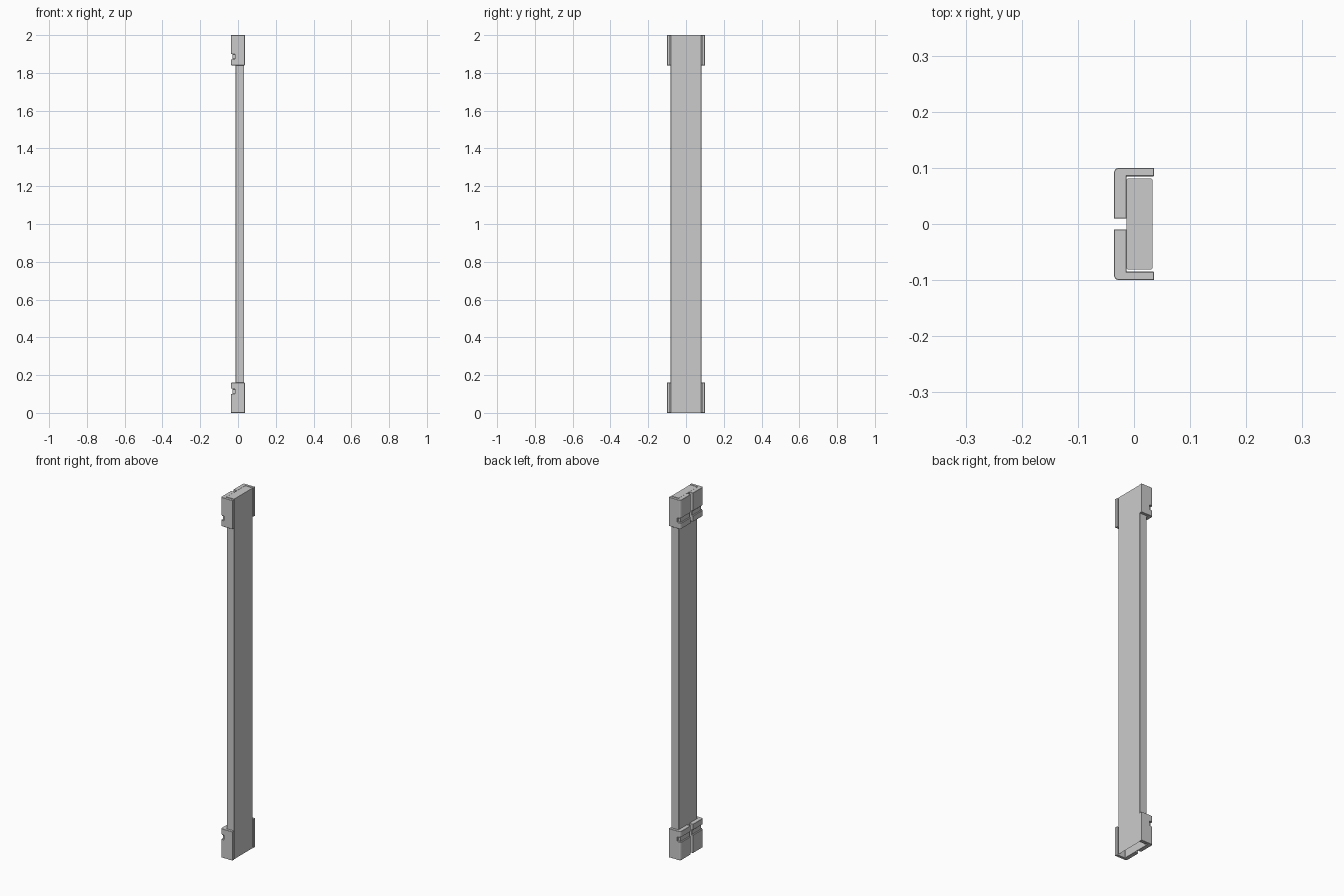
import bpy, bmesh

if "Cube" in bpy.data.objects:
    bpy.data.objects.remove(bpy.data.objects["Cube"])


def prism(name, profile, z0, z1, open_bottom=False):
    """Extrude an xy outline from z0 to z1; object origin is mid-height (z = 1)."""
    bm = bmesh.new()
    low = [bm.verts.new((x, y, z0 - 1)) for x, y in profile]
    high = [bm.verts.new((x, y, z1 - 1)) for x, y in profile]
    n = len(profile)
    for i in range(n):
        j = (i + 1) % n
        bm.faces.new((low[i], low[j], high[j], high[i]))
    bm.faces.new(high)
    if not open_bottom:
        bm.faces.new(low[::-1])
    bmesh.ops.recalc_face_normals(bm, faces=bm.faces)
    mesh = bpy.data.meshes.new(name)
    bm.to_mesh(mesh)
    bm.free()
    obj = bpy.data.objects.new(name, mesh)
    obj.location.z = 1
    bpy.context.collection.objects.link(obj)
    return obj


def box_outline(x0, x1, y0, y1, c=0.0):
    if not c:
        return [(x0, y0), (x1, y0), (x1, y1), (x0, y1)]
    return [(x0 + c, y0), (x1 - c, y0), (x1, y0 + c), (x1, y1 - c),
            (x1 - c, y1), (x0 + c, y1), (x0, y1 - c), (x0, y0 + c)]


# Long hollow board, open underneath
prism("board", box_outline(-0.013, 0.033, -0.081, 0.081, 0.002), 0, 2, open_bottom=True)

# L-shaped corner clamp with a rounded outer corner
clamp_outline = [(-0.036, 0.01), (-0.013, 0.01), (-0.013, 0.085), (0.036, 0.085),
                 (0.036, 0.1), (-0.028, 0.1), (-0.033, 0.098), (-0.036, 0.092)]
clamps = prism("corner_clamps", clamp_outline, 1.84, 2)

# Strap groove: shallow across the back, deeper at the outer corner
cutters = [
    prism("groove_cutter", box_outline(-0.05, -0.029, 0.0, 0.12), 1.872, 1.9),
    prism("corner_slot_cutter", box_outline(-0.05, -0.016, 0.09, 0.12), 1.874, 1.898),
]
for cutter in cutters:
    cutter.hide_render = True
    cutter.hide_viewport = False
    cutter.display_type = 'WIRE'
    cut = clamps.modifiers.new(cutter.name, 'BOOLEAN')
    cut.operation = 'DIFFERENCE'
    cut.solver = 'EXACT'
    cut.object = cutter

# Softened edges, then repeat on the other side and at the other end
bevel = clamps.modifiers.new("edge_bevel", 'BEVEL')
bevel.width = 0.0015
bevel.segments = 1
bevel.limit_method = 'ANGLE'
mirror = clamps.modifiers.new("four_corners", 'MIRROR')
mirror.use_axis = (False, True, True)
mirror.use_clip = False
mirror.use_mirror_merge = False
